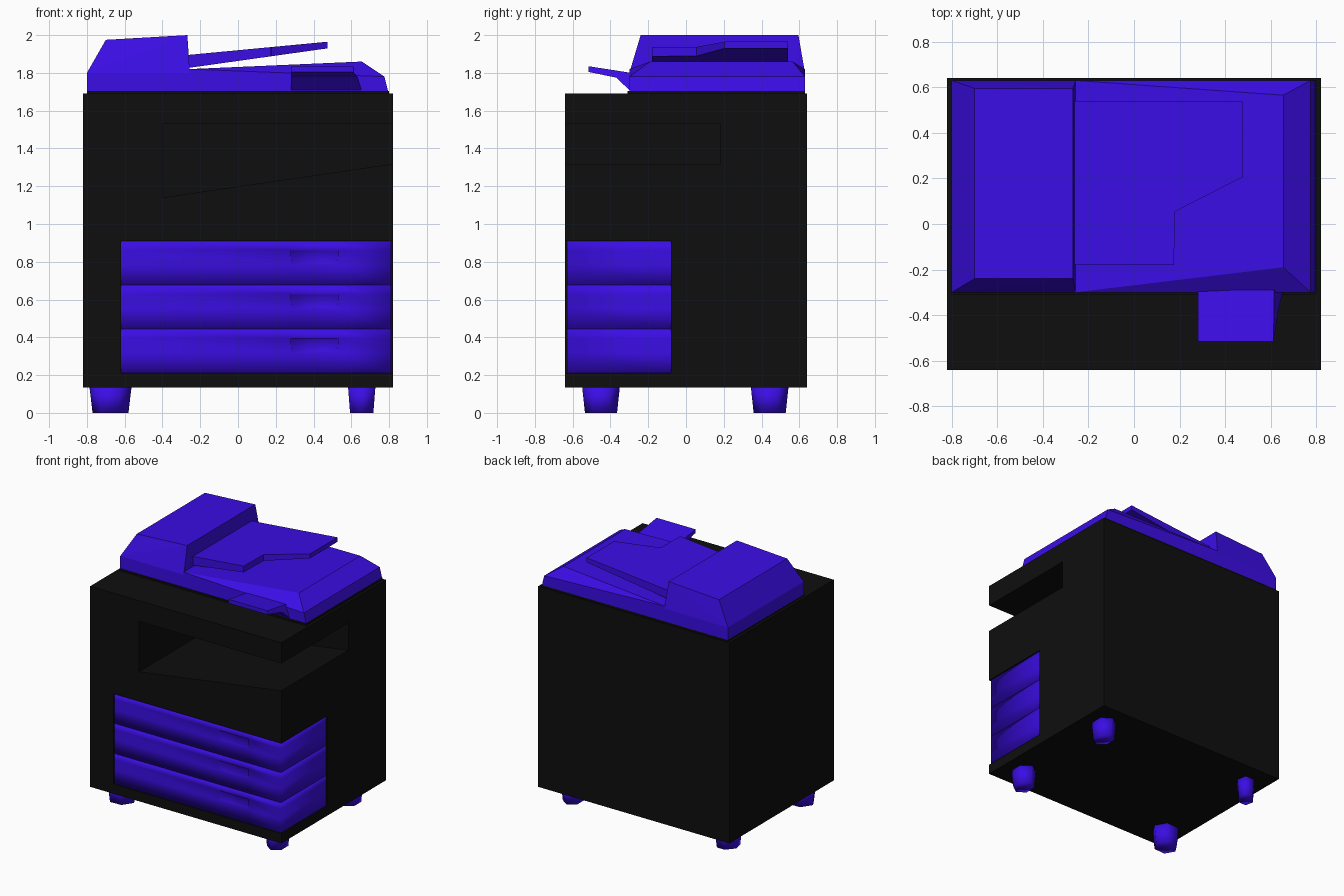
import bpy, bmesh, math
from mathutils import Matrix, Vector

old = bpy.data.objects.get("Cube")
if old:
    bpy.data.objects.remove(old, do_unlink=True)


def material(name, rgb):
    m = bpy.data.materials.new(name)
    m.use_nodes = True
    m.diffuse_color = (*rgb, 1)
    bsdf = m.node_tree.nodes["Principled BSDF"]
    bsdf.inputs["Base Color"].default_value = (*rgb, 1)
    return m


BLACK = material("black", (0.0045, 0.0045, 0.0045))
BLUE = material("violet blue", (0.043, 0.004, 0.78))


def finish(name, bm, mat, smooth=False):
    me = bpy.data.meshes.new(name)
    for f in bm.faces:
        f.smooth = smooth
    bm.to_mesh(me)
    bm.free()
    ob = bpy.data.objects.new(name, me)
    me.materials.append(mat)
    bpy.context.collection.objects.link(ob)
    return ob


def box_mesh(x, y, z):
    bm = bmesh.new()
    bmesh.ops.create_cube(bm, size=1)
    for v in bm.verts:
        v.co = [r[0] if c < 0 else r[1] for c, r in zip(v.co, (x, y, z))]
    bm.normal_update()
    return bm


def box(name, x, y, z, mat):
    return finish(name, box_mesh(x, y, z), mat)


def hull(name, points, mat):
    bm = bmesh.new()
    verts = [bm.verts.new(p) for p in points]
    bmesh.ops.convex_hull(bm, input=verts)
    bmesh.ops.dissolve_limit(bm, angle_limit=0.01, verts=bm.verts, edges=bm.edges)
    bmesh.ops.recalc_face_normals(bm, faces=bm.faces)
    return finish(name, bm, mat)


def loft(name, ring_a, ring_b, mat):
    """Solid between two matching outlines."""
    bm = bmesh.new()
    a = [bm.verts.new(p) for p in ring_a]
    b = [bm.verts.new(p) for p in ring_b]
    bm.faces.new(a)
    bm.faces.new(b)
    for i in range(len(a)):
        j = (i + 1) % len(a)
        bm.faces.new((a[i], a[j], b[j], b[i]))
    bmesh.ops.recalc_face_normals(bm, faces=bm.faces)
    return finish(name, bm, mat)


def cut(target, cutter):
    mod = target.modifiers.new("cut", "BOOLEAN")
    mod.operation = "DIFFERENCE"
    mod.solver = "EXACT"
    mod.object = cutter
    bpy.context.view_layer.objects.active = target
    bpy.ops.object.modifier_apply(modifier=mod.name)
    bpy.data.objects.remove(cutter, do_unlink=True)


# Cabinet with an open corner for the paper exit and a bay for the drawers
body = box("cabinet", (-0.82, 0.82), (-0.64, 0.64), (0.135, 1.69), BLACK)
exit_profile = [(-0.4, 1.14), (0.9, 1.33), (0.9, 1.53), (-0.4, 1.53)]
cut(body, loft("exit_cutter", [(x, -0.7, z) for x, z in exit_profile],
               [(x, 0.18, z) for x, z in exit_profile], BLACK))
cut(body, box("bay_cutter", (-0.62, 0.9), (-0.7, -0.08), (0.21, 0.91), BLACK))
box("top_plate", (-0.8, 0.8), (-0.31, 0.63), (1.685, 1.703), BLACK)

# Three wraparound drawers, each with a recessed grip
H = 0.7 / 3
GRIP_X = (0.28, 0.53)
for i in range(3):
    z0 = 0.21 + i * H
    grip_z = (z0 + 0.11, z0 + 0.185)
    bm = box_mesh((-0.62, 0.81), (-0.63, -0.08), (z0, z0 + H))
    hidden = [f for f in bm.faces if f.normal.x < -0.5 or f.normal.y > 0.5]
    bmesh.ops.delete(bm, geom=hidden, context="FACES")
    for axis, values in ((0, GRIP_X), (2, grip_z)):
        for v in values:
            normal = Vector((axis == 0, 0, axis == 2))
            geom = bm.verts[:] + bm.edges[:] + bm.faces[:]
            bmesh.ops.bisect_plane(bm, geom=geom, plane_co=normal * v, plane_no=normal)
    bm.normal_update()
    grip = [f for f in bm.faces if f.normal.y < -0.5
            and GRIP_X[0] < f.calc_center_median().x < GRIP_X[1]
            and grip_z[0] < f.calc_center_median().z < grip_z[1]]
    bmesh.ops.inset_individual(bm, faces=grip, thickness=0.004, depth=0)
    # Push the upper edge of the grip inwards to make a finger slope
    for f in grip:
        for v in f.verts:
            if v.co.z > sum(grip_z) / 2:
                v.co.y += 0.035
    finish(f"drawer_{i + 1}", bm, BLUE, smooth=True)

# Scanner lid and document feeder
Y0, Y1 = -0.3, 0.63
hull("scanner_lid",
     [(x, y, z) for y in (Y0, Y1)
      for x, z in ((-0.26, 1.7), (-0.26, 1.82), (0.795, 1.7), (0.775, 1.78))]
     + [(0.655, -0.19, 1.86), (0.655, 0.565, 1.86)], BLUE)
hull("document_feeder",
     [(x, y, z) for y in (Y0, Y1) for x in (-0.8, -0.255) for z in (1.7, 1.8)]
     + [(x, y, z) for y in (-0.24, 0.595) for x, z in ((-0.7, 1.975), (-0.268, 2.0))],
     BLUE)

# Sloping stepped paper tray
outline = [(-0.265, -0.18), (0.175, -0.18), (0.18, 0.055),
           (0.475, 0.205), (0.475, 0.54), (-0.265, 0.54)]


def tray_z(x, low, high):
    return low + (high - low) * (x + 0.265) / 0.74


loft("paper_tray", [(x, y, tray_z(x, 1.826, 1.93)) for x, y in outline],
     [(x, y, tray_z(x, 1.895, 1.965)) for x, y in outline], BLUE)

# Control panel reaching forward, flaring towards its root on one side
panel = [(-0.515, 1.835, 0.612), (-0.515, 1.805, 0.612), (-0.37, 1.775, 0.635),
         (-0.29, 1.7, 0.655), (-0.29, 1.8, 0.615)]
loft("control_panel", [(0.28, y, z) for y, z, x in panel],
     [(x, y, z) for y, z, x in panel], BLUE)

# Tapered six-sided feet, turned like casters
for name, x, y, width, turn in (("front_left_foot", 0.655, -0.45, 0.145, 0),
                                ("back_left_foot", 0.655, 0.443, 0.145, 0),
                                ("front_right_foot", -0.675, -0.45, 0.2, 30),
                                ("back_right_foot", -0.675, 0.443, 0.12, -40)):
    bm = bmesh.new()
    bmesh.ops.create_cone(bm, cap_ends=True, segments=6, radius1=0.085,
                          radius2=0.1, depth=0.14)
    bmesh.ops.scale(bm, verts=bm.verts, vec=(width / 0.173, 1, 1))
    bmesh.ops.rotate(bm, verts=bm.verts, matrix=Matrix.Rotation(math.radians(turn), 3, "Z"))
    bmesh.ops.translate(bm, verts=bm.verts, vec=(x, y, 0.07))
    finish(name, bm, BLUE, smooth=True)
